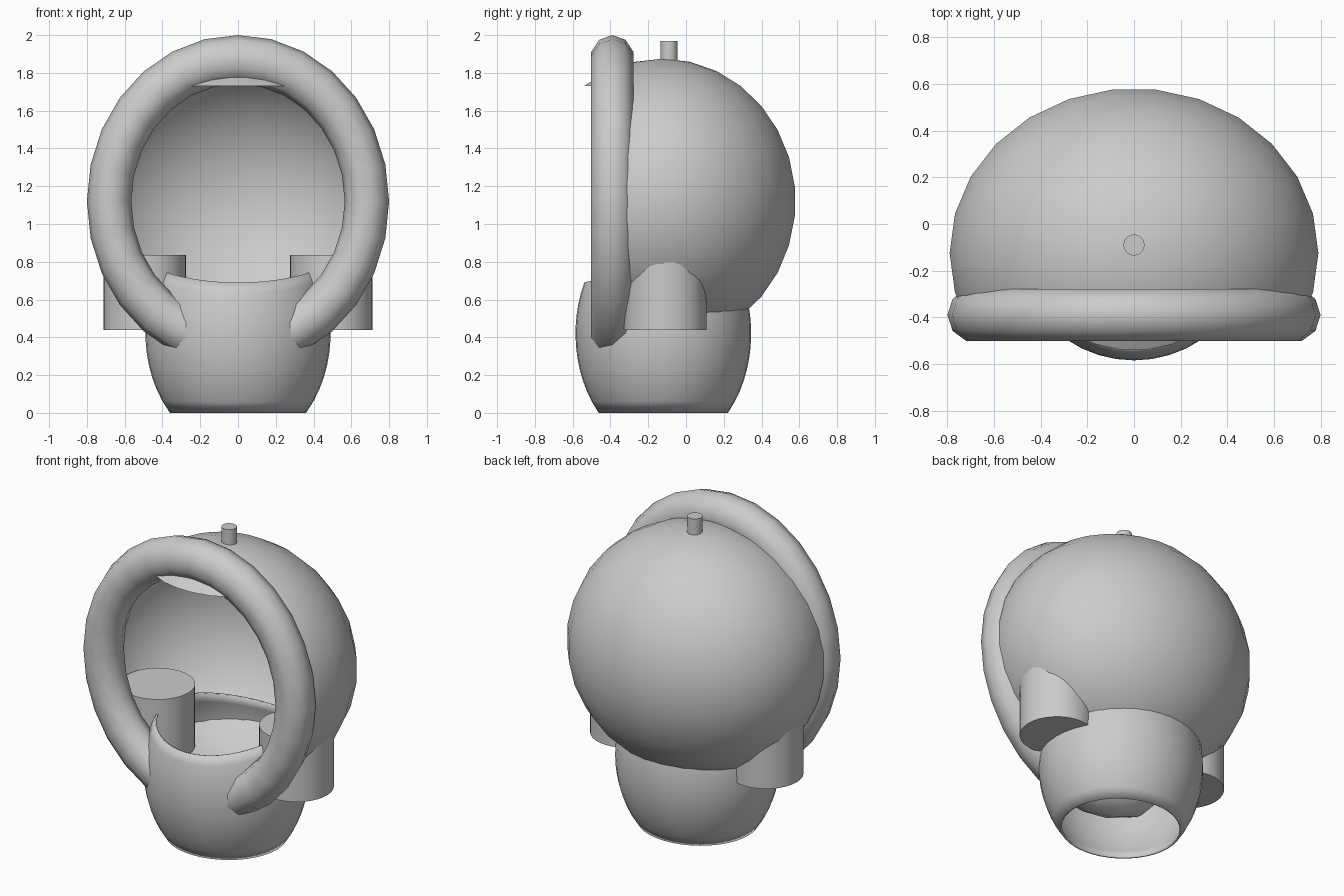
import bpy, bmesh, math
from mathutils import Matrix

if "Cube" in bpy.data.objects:
    bpy.data.objects.remove(bpy.data.objects["Cube"])


def make_object(name, bm, angle=40):
    bmesh.ops.recalc_face_normals(bm, faces=bm.faces)
    mesh = bpy.data.meshes.new(name)
    bm.to_mesh(mesh)
    bm.free()
    ob = bpy.data.objects.new(name, mesh)
    bpy.context.collection.objects.link(ob)
    bpy.ops.object.select_all(action='DESELECT')
    ob.select_set(True)
    bpy.context.view_layer.objects.active = ob
    bpy.ops.object.shade_smooth_by_angle(angle=math.radians(angle))
    return ob


def cylinder(name, x, y, z0, z1, radius, segments=32):
    bm = bmesh.new()
    bmesh.ops.create_cone(bm, cap_ends=True, segments=segments,
                          radius1=radius, radius2=radius, depth=z1 - z0,
                          matrix=Matrix.Translation((x, y, (z0 + z1) / 2)))
    return make_object(name, bm)


# Round shell: front is open below the top cap, which pokes out over the ring
bm = bmesh.new()
bmesh.ops.create_uvsphere(bm, u_segments=26, v_segments=15, radius=1,
                          matrix=Matrix.Rotation(math.pi / 2, 4, 'Z'))
bmesh.ops.transform(bm, verts=bm.verts,
                    matrix=Matrix.Translation((0, -0.125, 1.12)) @
                    Matrix.Diagonal((0.795, 0.71, 0.755, 1)))
CAP_Z = 1.12 + 0.755 * math.cos(math.radians(36)) - 0.005
lower = [f for f in bm.faces if f.calc_center_median().z < CAP_Z]
geom = lower + list({e for f in lower for e in f.edges}) + list({v for f in lower for v in f.verts})
bmesh.ops.bisect_plane(bm, geom=geom, plane_co=(0, -0.39, 0), plane_no=(0, 1, 0))
front = [f for f in bm.faces
         if f.calc_center_median().y < -0.39 and f.calc_center_median().z < CAP_Z]
bmesh.ops.delete(bm, geom=front, context='FACES')
make_object("shell", bm)

# Thick ring around the opening
bpy.ops.mesh.primitive_torus_add(major_segments=28, minor_segments=10,
                                 major_radius=0.6825, minor_radius=0.1175,
                                 location=(0, -0.39, 1.12),
                                 rotation=(math.pi / 2, 0, 0))
ring = bpy.context.object
ring.name = "opening_ring"
ring.scale = (1, 1.1, 1)
bpy.ops.object.transform_apply(location=False, rotation=True, scale=True)
bpy.ops.object.shade_smooth()

# Bulging neck collar, open at both ends, rim dipping at front and back
bm = bmesh.new()
N, ROWS = 40, 12
rows = []
for j in range(ROWS + 1):
    row = []
    for i in range(N):
        a = 2 * math.pi * i / N
        z = (0.69 + 0.065 * math.cos(a) ** 2) * j / ROWS
        k = math.sqrt(1 - ((z - 0.42) / 0.62) ** 2)
        row.append(bm.verts.new((0.49 * k * math.cos(a), -0.12 + 0.465 * k * math.sin(a), z)))
    rows.append(row)
for r0, r1 in zip(rows, rows[1:]):
    for i in range(N):
        n = (i + 1) % N
        bm.faces.new((r0[i], r0[n], r1[n], r1[i]))
collar = make_object("neck_collar", bm)
solid = collar.modifiers.new("thickness", 'SOLIDIFY')
solid.thickness = 0.012
solid.offset = -1

# Side canisters through the shell
for side, sx in (("left", -1), ("right", 1)):
    cylinder(side + "_canister", sx * 0.493, -0.11, 0.44, 0.835, 0.218)

# Stub antenna on top
cylinder("antenna", 0, -0.09, 1.84, 1.97, 0.045, 24)
